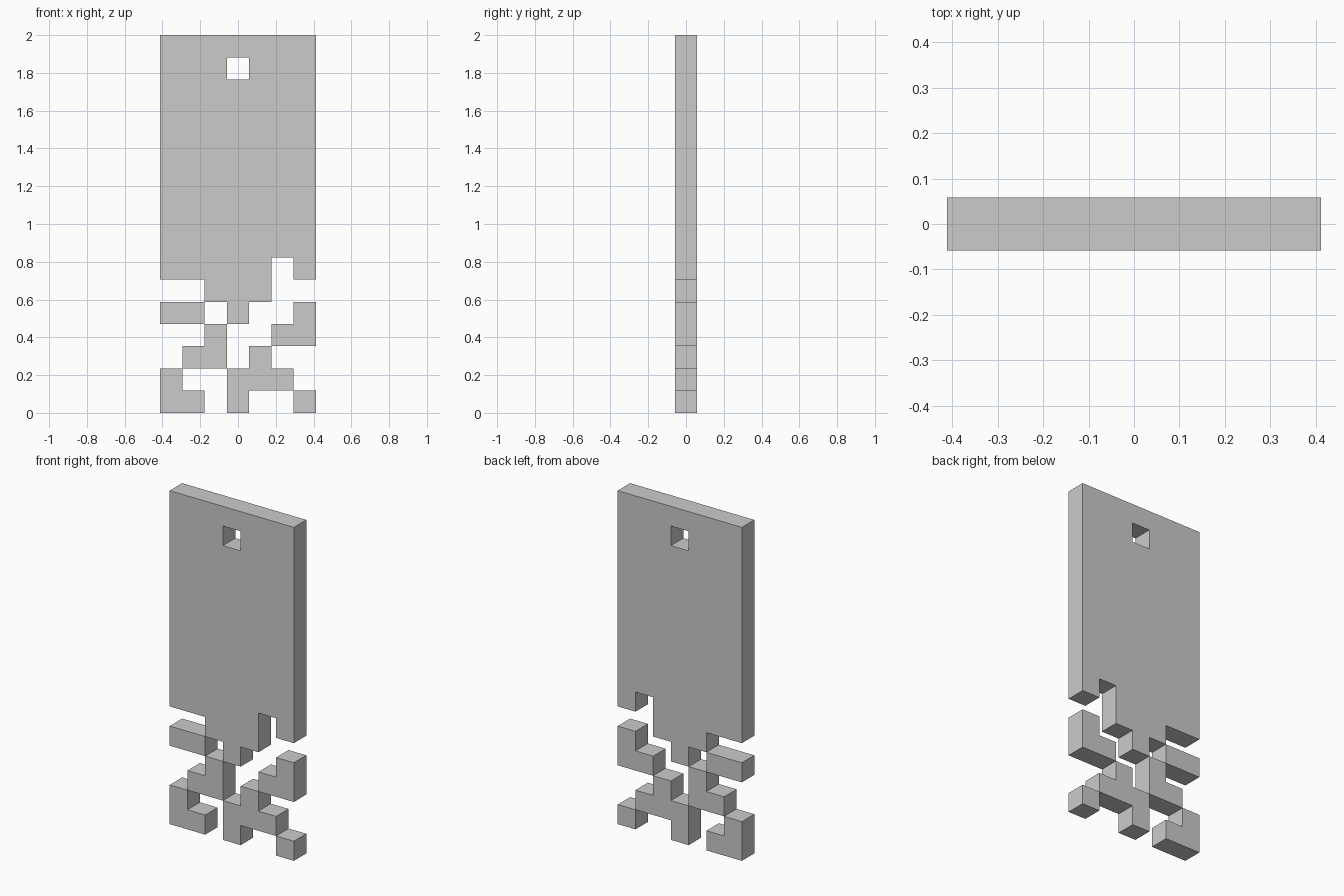
import bpy, bmesh

if "Cube" in bpy.data.objects:
    bpy.data.objects.remove(bpy.data.objects["Cube"])

CELL = 2 / 17          # one square of the pattern
HALF = CELL / 2        # half of the plate thickness
COLS = 7

# Broken lower edge, listed from the ground upward, then the solid panel
rows = ["##.#..#",
        "#..###.",
        ".##.#..",
        "..#..##",
        "##.#..#",
        "..###..",
        "#####.#"] + ["#######"] * 10
rows[15] = "###.###"   # square hanging hole


def filled(c, r):
    return 0 <= c < COLS and 0 <= r < len(rows) and rows[r][c] == "#"


bm = bmesh.new()


def quad(*points):
    bm.faces.new([bm.verts.new(p) for p in points])


# Front and back squares, with walls only along open edges
for r in range(len(rows)):
    for c in range(COLS):
        if not filled(c, r):
            continue
        x0, z0 = (c - COLS / 2) * CELL, r * CELL
        x1, z1 = x0 + CELL, z0 + CELL
        corners = [(x0, z0), (x1, z0), (x1, z1), (x0, z1)]
        quad(*[(x, -HALF, z) for x, z in corners])
        quad(*[(x, HALF, z) for x, z in reversed(corners)])
        for i, (dc, dr) in enumerate([(0, -1), (1, 0), (0, 1), (-1, 0)]):
            if not filled(c + dc, r + dr):
                (ax, az), (bx, bz) = corners[i], corners[(i + 1) % 4]
                quad((ax, -HALF, az), (ax, HALF, az),
                     (bx, HALF, bz), (bx, -HALF, bz))

bmesh.ops.remove_doubles(bm, verts=bm.verts, dist=1e-4)

mesh = bpy.data.meshes.new("hanging_panel")
bm.to_mesh(mesh)
bm.free()
panel = bpy.data.objects.new("hanging_panel", mesh)
bpy.context.collection.objects.link(panel)
